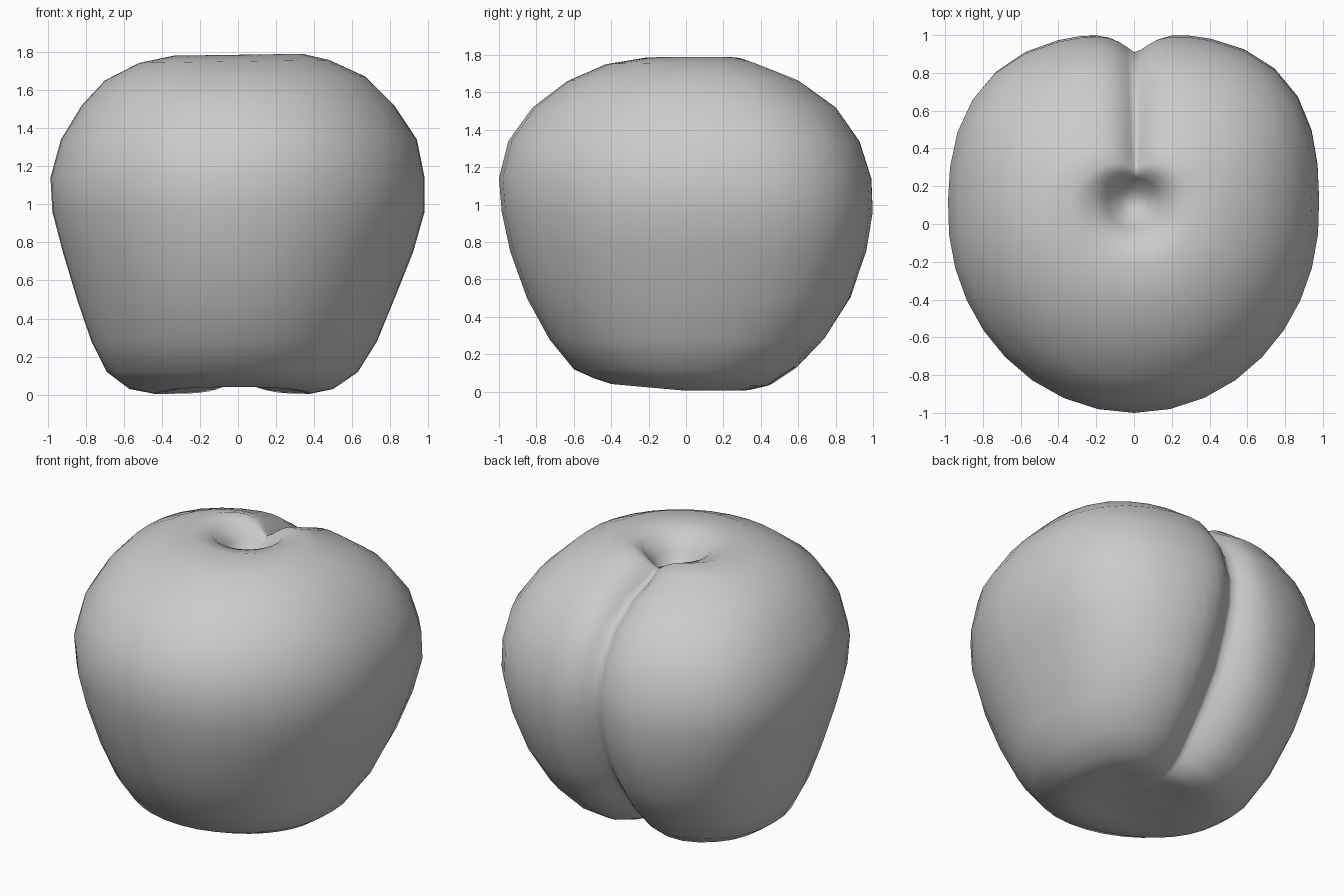
import bpy, math
from mathutils import Vector

if "Cube" in bpy.data.objects:
    bpy.data.objects.remove(bpy.data.objects["Cube"])

# Profile: height, left, right, front and back extents
RINGS = [
    (0.05, -0.15, 0.13, -0.15, 0.18),
    (0.03, -0.30, 0.26, -0.28, 0.28),
    (0.005, -0.44, 0.38, -0.40, 0.38),
    (0.03, -0.57, 0.50, -0.50, 0.49),
    (0.12, -0.69, 0.63, -0.60, 0.62),
    (0.28, -0.77, 0.73, -0.73, 0.77),
    (0.50, -0.845, 0.82, -0.85, 0.905),
    (0.75, -0.92, 0.92, -0.94, 0.98),
    (0.96, -0.975, 0.98, -0.985, 1.01),
    (1.14, -0.985, 0.98, -1.00, 1.00),
    (1.34, -0.93, 0.94, -0.95, 0.935),
    (1.52, -0.82, 0.82, -0.82, 0.81),
    (1.66, -0.70, 0.67, -0.635, 0.62),
    (1.75, -0.52, 0.48, -0.43, 0.42),
    (1.785, -0.34, 0.34, -0.22, 0.34),
    (1.755, -0.22, 0.21, -0.10, 0.29),
    (1.67, -0.14, 0.13, -0.03, 0.25),
    (1.56, -0.08, 0.08, 0.04, 0.18),
]
# Groove depth and half width per ring
GROOVE = [(0, .1), (.03, .1), (.08, .12), (.12, .14), (.16, .15), (.17, .15),
          (.16, .15), (.14, .13), (.115, .11), (.10, .10), (.095, .09), (.10, .09),
          (.11, .09), (.13, .10), (.12, .10), (.07, .10), (.02, .1), (0, .1)]

# Columns are denser around the groove at the back
half = [2.5, 5, 8, 12, 17, 24] + [24 + 156 * i / 15 for i in range(1, 15)]
ANGLES = [0] + half + [180] + [360 - a for a in reversed(half)]
CORE = Vector((0.01, 0.08, 0.9))


def ring_point(ring, groove, deg):
    z, left, right, front, back = ring
    depth, width = groove
    size = min(1, (right - left) / 1.6)
    cy = front + (back - front) * 0.53
    s, c = math.sin(math.radians(deg)), math.cos(math.radians(deg))
    a = right if s > 0 else -left
    b = back - cy if c > 0 else cy - front
    n = 2 + (0.8 if s > 0 else 0.6) * size ** 2 if c > 0 else 2.0
    r = (abs(s / a) ** n + abs(c / b) ** n) ** (-1 / n)
    p = Vector((r * s, cy + r * c, z))
    # Slightly raised front of the base and uneven crown
    if z < 0.1:
        p.z += 0.045 * max(0, -p.y) / 0.5
    if z > 1.6:
        p.z += 0.015 * p.x
    # Seam pressed toward the core
    if c > 0:
        d = abs(p.x - 0.01) / width
        amount = depth * max(0, math.exp(-d * d * 0.5 - d * 0.6))
        p += (CORE - p).normalized() * amount
    return p


verts, faces = [], []
count = len(ANGLES)
for ring, groove in zip(RINGS, GROOVE):
    verts += [ring_point(ring, groove, a) for a in ANGLES]
for j in range(len(RINGS) - 1):
    for i in range(count):
        k = (i + 1) % count
        faces.append((j * count + i, (j + 1) * count + i,
                      (j + 1) * count + k, j * count + k))

# Closed base and bottom of the stem cavity
verts += [Vector((0, 0, 0.055)), Vector((0, 0.11, 1.53))]
base, cavity = len(verts) - 2, len(verts) - 1
last = (len(RINGS) - 1) * count
for i in range(count):
    k = (i + 1) % count
    faces.append((base, i, k))
    faces.append((cavity, last + k, last + i))

mesh = bpy.data.meshes.new("fruit")
mesh.from_pydata(verts, [], faces)
mesh.update()
fruit = bpy.data.objects.new("fruit", mesh)
bpy.context.collection.objects.link(fruit)
for poly in mesh.polygons:
    poly.use_smooth = True
